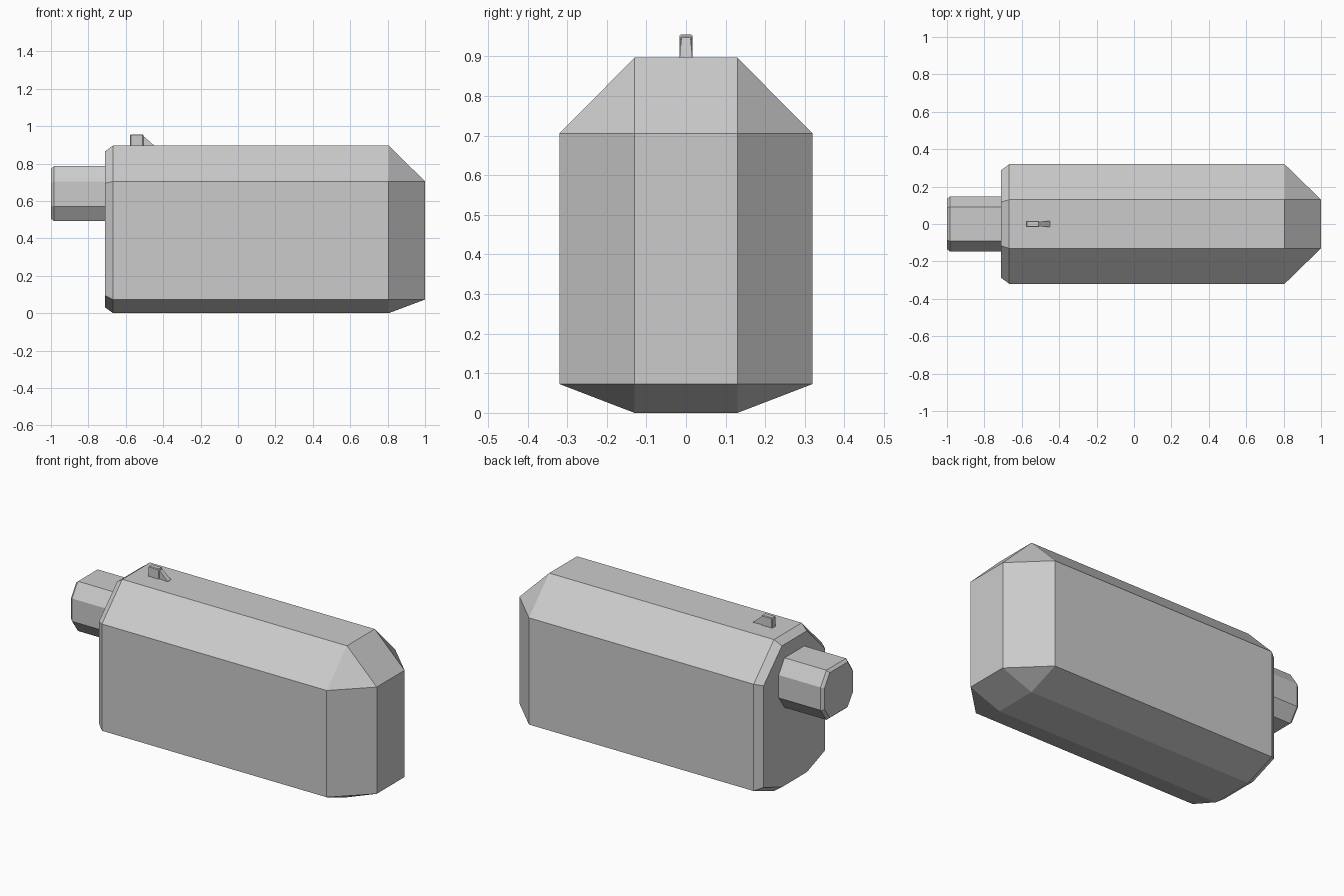
import bpy, bmesh

if "Cube" in bpy.data.objects:
    bpy.data.objects.remove(bpy.data.objects["Cube"])


def section(x, half_y, flat_y, z_levels):
    """Eight-sided section at x; z_levels = bottom, lower side, upper side, top."""
    z0, z1, z2, z3 = z_levels
    right = [(flat_y, z0), (half_y, z1), (half_y, z2), (flat_y, z3)]
    left = [(-y, z) for y, z in reversed(right)]
    return [(x, y, z) for y, z in right + left]


def loft(name, sections):
    """Skin a row of equal-count sections and cap both ends."""
    bm = bmesh.new()
    rings = [[bm.verts.new(p) for p in s] for s in sections]
    n = len(rings[0])
    for a, b in zip(rings, rings[1:]):
        for i in range(n):
            j = (i + 1) % n
            bm.faces.new((a[i], a[j], b[j], b[i]))
    bm.faces.new(rings[0])
    bm.faces.new(rings[-1])
    # collapsed points turn quads into corner triangles
    bmesh.ops.remove_doubles(bm, verts=bm.verts, dist=1e-4)
    bmesh.ops.recalc_face_normals(bm, faces=bm.faces)
    mesh = bpy.data.meshes.new(name)
    bm.to_mesh(mesh)
    bm.free()
    obj = bpy.data.objects.new(name, mesh)
    bpy.context.collection.objects.link(obj)
    return obj


# Main body: bevelled rear rim, straight hull, heavily chamfered nose
hull = (0, 0.073, 0.705, 0.897)
loft("main_body", [
    section(-0.71, 0.288, 0.117, (0.03, 0.094, 0.695, 0.866)),
    section(-0.667, 0.32, 0.13, hull),
    section(0.805, 0.32, 0.13, hull),
    section(1.0, 0.13, 0.13, (0.073, 0.073, 0.705, 0.705)),
])

# Neck: octagonal stub with a small end bevel
neck = (0.492, 0.57, 0.705, 0.786)
loft("neck", [
    section(-1.0, 0.134, 0.084, (0.506, 0.577, 0.698, 0.772)),
    section(-0.984, 0.147, 0.092, neck),
    section(-0.70, 0.147, 0.092, neck),
])

# Front sight: small block with a ramp that flares at its foot
loft("sight_block", [
    section(-0.577, 0.014, 0.011, (0.89, 0.892, 0.948, 0.952)),
    section(-0.573, 0.017, 0.013, (0.89, 0.892, 0.952, 0.956)),
    section(-0.510, 0.017, 0.013, (0.89, 0.892, 0.952, 0.956)),
    section(-0.506, 0.014, 0.011, (0.89, 0.892, 0.948, 0.952)),
])
loft("sight_ramp", [
    [(-0.512, -0.011, 0.89), (-0.512, 0.011, 0.89), (-0.512, 0.011, 0.953), (-0.512, -0.011, 0.953)],
    [(-0.45, -0.016, 0.89), (-0.45, 0.016, 0.89), (-0.45, 0.016, 0.898), (-0.45, -0.016, 0.898)],
])
